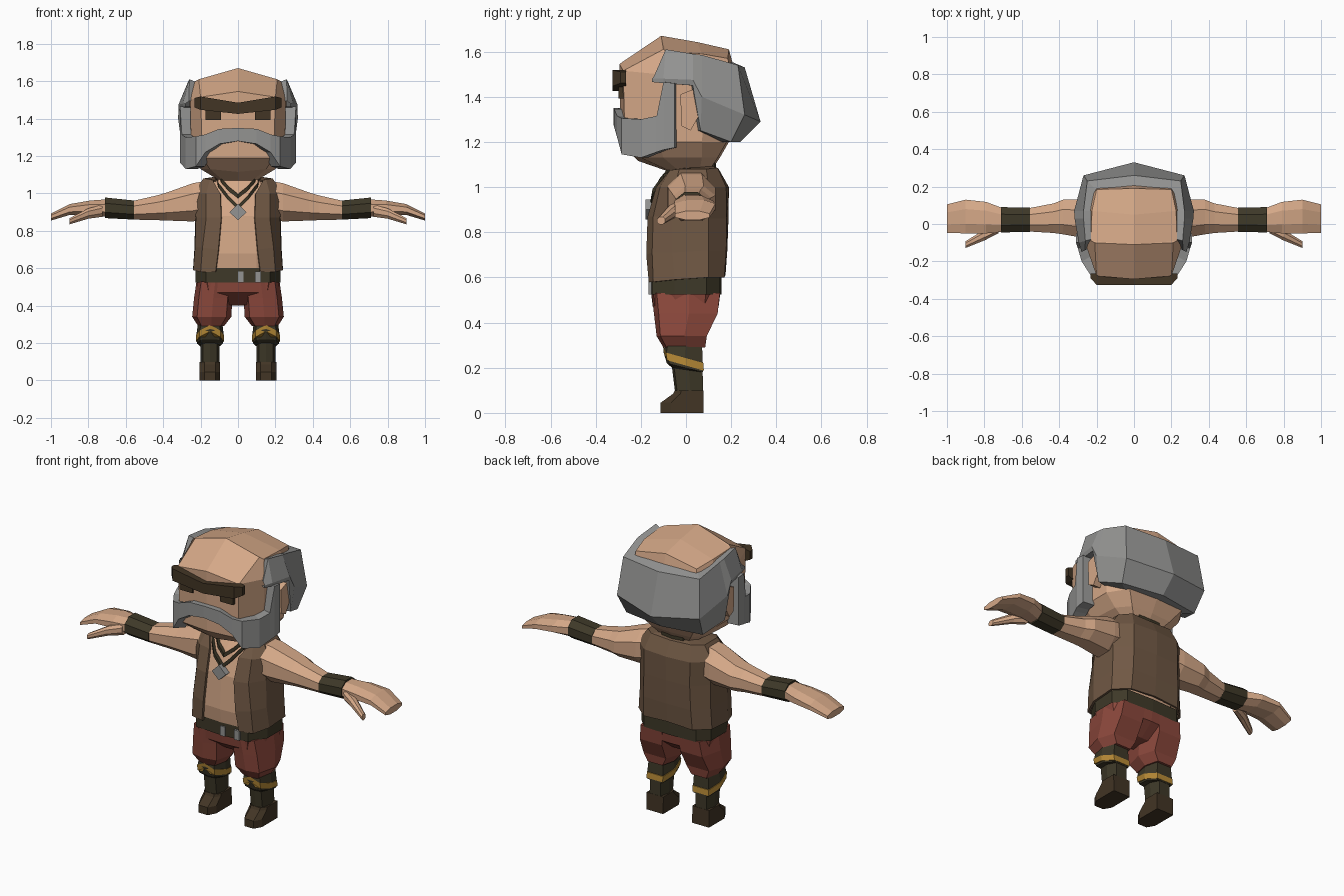
import bpy, bmesh


def material(name, r, g, b):
    m = bpy.data.materials.new(name)
    m.diffuse_color = (r, g, b, 1)
    return m


SKIN = material("skin", .66, .39, .243)
VEST = material("brown leather", .162, .098, .058)
RED = material("red cloth", .262, .065, .045)
GREY = material("grey", .296, .296, .29)
OLIVE = material("dark olive", .048, .040, .021)
DARK = material("dark brown", .054, .035, .018)
GOLD = material("gold", .485, .262, .038)


def part(name, rows, mat, wrap=False, caps=(), mirror=True, thick=0):
    """Skin a grid of point rows, optionally closing rings and ends, mirrored in x."""
    bm = bmesh.new()
    for s in ((1, -1) if mirror else (1,)):
        g = [[bm.verts.new((s * x, y, z)) for x, y, z in row] for row in rows]
        n = len(g[0])
        for a, b in zip(g, g[1:]):
            for i in range(n if wrap else n - 1):
                j = (i + 1) % n
                bm.faces.new((a[i], a[j], b[j], b[i]))
        for c in caps:
            bm.faces.new(g[c])
    bmesh.ops.remove_doubles(bm, verts=bm.verts, dist=.0005)
    bmesh.ops.recalc_face_normals(bm, faces=bm.faces)
    me = bpy.data.meshes.new(name)
    bm.to_mesh(me)
    bm.free()
    me.materials.append(mat)
    ob = bpy.data.objects.new(name, me)
    bpy.context.collection.objects.link(ob)
    if thick:
        mod = ob.modifiers.new("thickness", 'SOLIDIFY')
        mod.thickness = thick
        mod.offset = -1
    return ob


def box(name, x0, x1, y0, y1, z0, z1, mat, mirror=True):
    rows = [[(x, y0, z0), (x, y1, z0), (x, y1, z1), (x, y0, z1)] for x in (x0, x1)]
    return part(name, rows, mat, True, (0, -1), mirror)


def limb_ring(x, y0, y1, z0, z1, c=.28):
    """Chamfered rectangle across the arm."""
    p = [(c, 0), (1 - c, 0), (1, c), (1, 1 - c), (1 - c, 1), (c, 1), (0, 1 - c), (0, c)]
    return [(x, y0 + (y1 - y0) * u, z0 + (z1 - z0) * v) for u, v in p]


def leg_ring(z, x0, x1, y0, y1, tilt=0, peak=0):
    """Seven-sided section of a leg, with a point at the front centre."""
    p = [(0, -1), (.75, -.85), (1, .1), (.7, 1), (-.7, 1), (-1, .1), (-.75, -.85)]
    cx, hx, cy, hy = (x0 + x1) / 2, (x1 - x0) / 2, (y0 + y1) / 2, (y1 - y0) / 2
    return [(cx + hx * u, cy + hy * v, z - tilt * v + (peak if i == 0 else 0))
            for i, (u, v) in enumerate(p)]


def body_row(z, hw, yf, yb):
    """Half of a body section, front centre to back centre."""
    d = yb - yf
    return [(0, yf, z), (hw * .5, yf + .005, z), (hw * .82, yf + d * .1, z), (hw, yf + d * .35, z),
            (hw, yf + d * .75, z), (hw * .7, yb - .01, z), (0, yb, z)]


# Torso and neck
part("torso", [body_row(*r) for r in (
    (.55, .2, -.15, .14), (.68, .2, -.168, .15), (.88, .2, -.155, .16),
    (1.0, .19, -.115, .15), (1.06, .14, -.075, .11), (1.09, .10, -.06, .11), (1.15, .10, -.05, .11))], SKIN)

# Open vest
part("vest", [
    [(.12, -.165, .58), (.2, -.145, .58), (.24, -.05, .59), (.24, .1, .6), (.16, .17, .6), (0, .175, .61)],
    [(.105, -.176, .7), (.19, -.15, .71), (.23, -.06, .71), (.232, .1, .72), (.155, .178, .72), (0, .183, .72)],
    [(.09, -.17, .87), (.17, -.145, .87), (.225, -.06, .87), (.23, .1, .86), (.15, .18, .86), (0, .188, .86)],
    [(.095, -.132, 1.0), (.17, -.115, 1.0), (.242, -.05, 1.0), (.242, .1, 1.0), (.15, .178, 1.0), (0, .19, 1.0)],
    [(.135, -.075, 1.07), (.15, -.07, 1.075), (.185, -.03, 1.08), (.185, .09, 1.08), (.13, .14, 1.085), (0, .145, 1.08)],
    [(.115, -.05, 1.075), (.115, -.04, 1.08), (.11, 0, 1.085), (.11, .07, 1.09), (.08, .11, 1.095), (0, .115, 1.09)],
], VEST, thick=.012)

# Neck cords and pendant
for name, path in (("long_cord", [(0, -.148, .925), (.055, -.138, .98), (.105, -.09, 1.045), (.118, .03, 1.09),
                                  (.07, .115, 1.1), (0, .12, 1.095)]),
                   ("short_cord", [(0, -.125, .985), (.05, -.108, 1.025), (.09, -.07, 1.07), (.105, .03, 1.105)])):
    part(name, [[(x, y - .01, z - .012), (x, y + .012, z - .012), (x, y + .012, z + .012), (x, y - .01, z + .012)]
                for x, y, z in path], OLIVE, True)
part("pendant", [[(0, y, .945), (.046, y, .9), (0, y, .857)] for y in (-.18, -.145)], GREY, caps=(0,))

# Arms, wrist bands and hands
part("arm", [limb_ring(*r) for r in (
    (.15, -.085, .12, .87, 1.07), (.24, -.08, .13, .85, 1.055), (.38, -.055, .13, .855, 1.005),
    (.43, -.048, .11, .857, .99), (.56, -.04, .085, .86, .96))], SKIN, True)
part("wrist_band", [limb_ring(*r) for r in (
    (.555, -.042, .088, .86, .962), (.71, -.045, .09, .868, .978))], OLIVE, True, (0, -1))
part("hand", [limb_ring(*r) for r in (
    (.705, -.042, .086, .875, .968), (.79, -.05, .118, .885, .962), (.9, -.05, .13, .885, .943),
    (1.0, -.048, .105, .855, .893))], SKIN, True, (-1,))
part("thumb", [limb_ring(*r) for r in (
    (.725, -.05, .0, .875, .94), (.8, -.088, -.03, .865, .92), (.9, -.128, -.092, .835, .868))],
    SKIN, True, (0, -1))

# Belt and buckle
belt = [(0, -.16), (.17, -.15), (.228, -.05), (.228, .09), (.17, .15), (0, .157)]
part("belt", [[(x, y, z) for x, y in belt] for z in (.525, .6)], OLIVE)
for x0, x1 in ((0, .03), (.09, .122)):
    box("buckle_bar", x0, x1, -.166, -.15, .525, .582, GREY, False)

# Trousers
part("hips", [[(x * k, y * k, z) for x, y in belt] for z, k in ((.535, .97), (.47, .92), (.405, .4), (.40, 0))], RED)
part("trouser_leg", [leg_ring(*r) for r in (
    (.53, .02, .222, -.152, .15), (.44, .03, .235, -.142, .14), (.34, .036, .245, -.13, .092),
    (.29, .075, .212, -.1, .085))], RED, True, (0, -1))

# Boots with gold trim
part("boot_shaft", [leg_ring(*r) for r in (
    (.32, .085, .212, -.09, .07), (.25, .077, .222, -.1, .074, .02), (.2, .08, .22, -.085, .076, .02),
    (.19, .1, .2, -.062, .074, .01), (.09, .1, .2, -.048, .075))], OLIVE, True, (0, -1))
part("gold_trim", [leg_ring(*r) for r in (
    (.246, .074, .225, -.102, .077, .025, .025), (.212, .076, .225, -.097, .079, .025, .025))], GOLD, True, (0, -1))
shoe = [(0, 0), (0, .045), (.055, .085), (.062, .1), (.188, .1), (.19, 0)]
part("foot", [[(x, -.112 + t + y * (.19 - t) / .19, z) for y, z in shoe]
              for x, t in ((.095, .045), (.12, 0), (.18, 0), (.205, .045))], DARK, True, (0, -1))

# Head: jaw, face and crowned top
part("head", [
    [(0, -.08, 1.07), (.08, -.07, 1.07), (.1, -.03, 1.07), (.1, .06, 1.07), (.08, .1, 1.07), (0, .11, 1.07)],
    [(0, -.21, 1.115), (.15, -.2, 1.13), (.2, -.1, 1.13), (.19, .07, 1.13), (.13, .14, 1.13), (0, .15, 1.13)],
    [(0, -.29, 1.19), (.19, -.27, 1.19), (.25, -.12, 1.2), (.25, .07, 1.2), (.18, .18, 1.2), (0, .19, 1.2)],
    [(0, -.295, 1.545), (.2, -.278, 1.515), (.255, -.12, 1.5), (.26, .1, 1.5), (.2, .2, 1.5), (0, .22, 1.5)],
    [(0, -.11, 1.67), (.21, -.1, 1.61), (.23, -.09, 1.6), (.225, .07, 1.59), (.2, .185, 1.57), (0, .19, 1.61)],
    [(0, -.11, 1.67), (0, -.11, 1.67), (0, -.11, 1.67), (0, .05, 1.642), (0, .19, 1.61), (0, .19, 1.61)],
], SKIN)
part("ear", [[(x, -.025, 1.41), (x, .05, 1.44), (x, .06, 1.32), (x, .02, 1.25), (x, -.02, 1.27)]
             for x in (.23, .298)], SKIN, True, (0, -1))

# Hair around the sides and back
low = [(.28, -.15, 1.465), (.29, -.1, 1.46), (.312, .03, 1.45), (.3, .065, 1.25), (.25, .2, 1.2), (0, .24, 1.2)]
part("hair", [
    [(.24, -.12, 1.49), (.22, -.08, 1.595), (.22, .03, 1.58), (.22, .07, 1.57), (.2, .18, 1.55), (0, .19, 1.56)],
    [(.262, -.14, 1.495), (.26, -.09, 1.61), (.27, .03, 1.59), (.27, .07, 1.585), (.25, .23, 1.54), (0, .26, 1.53)],
    [(.28, -.15, 1.48), (.295, -.1, 1.48), (.318, .03, 1.475), (.32, .07, 1.4), (.27, .26, 1.32), (0, .33, 1.29)],
    low,
    [(x * .8, y * .8, z) for x, y, z in low],
], GREY)

# Moustache running into the sideburns: x, y, top, bottom
beard = [(0, -.322, 1.35, 1.28), (.1, -.318, 1.345, 1.265), (.175, -.305, 1.315, 1.22), (.225, -.285, 1.305, 1.145),
         (.28, -.2, 1.30, 1.13), (.3, -.13, 1.315, 1.155), (.31, -.1, 1.465, 1.165), (.31, -.05, 1.46, 1.175)]
part("moustache", [[(x, y, t), (x, y, b), (x * .78, y * .84, b), (x * .78, y * .84, t)] for x, y, t, b in beard],
     GREY, True, (-1,))

# Brow and eyes
part("brow", [[(x, y, t), (x, y, b), (x, -.265, b), (x, -.265, t)] for x, y, t, b in
              ((0, -.325, 1.485, 1.425), (.2, -.325, 1.518, 1.447), (.232, -.29, 1.51, 1.46))], DARK, True, (-1,))
box("eye", .09, .175, -.298, -.265, 1.392, 1.45, DARK)
